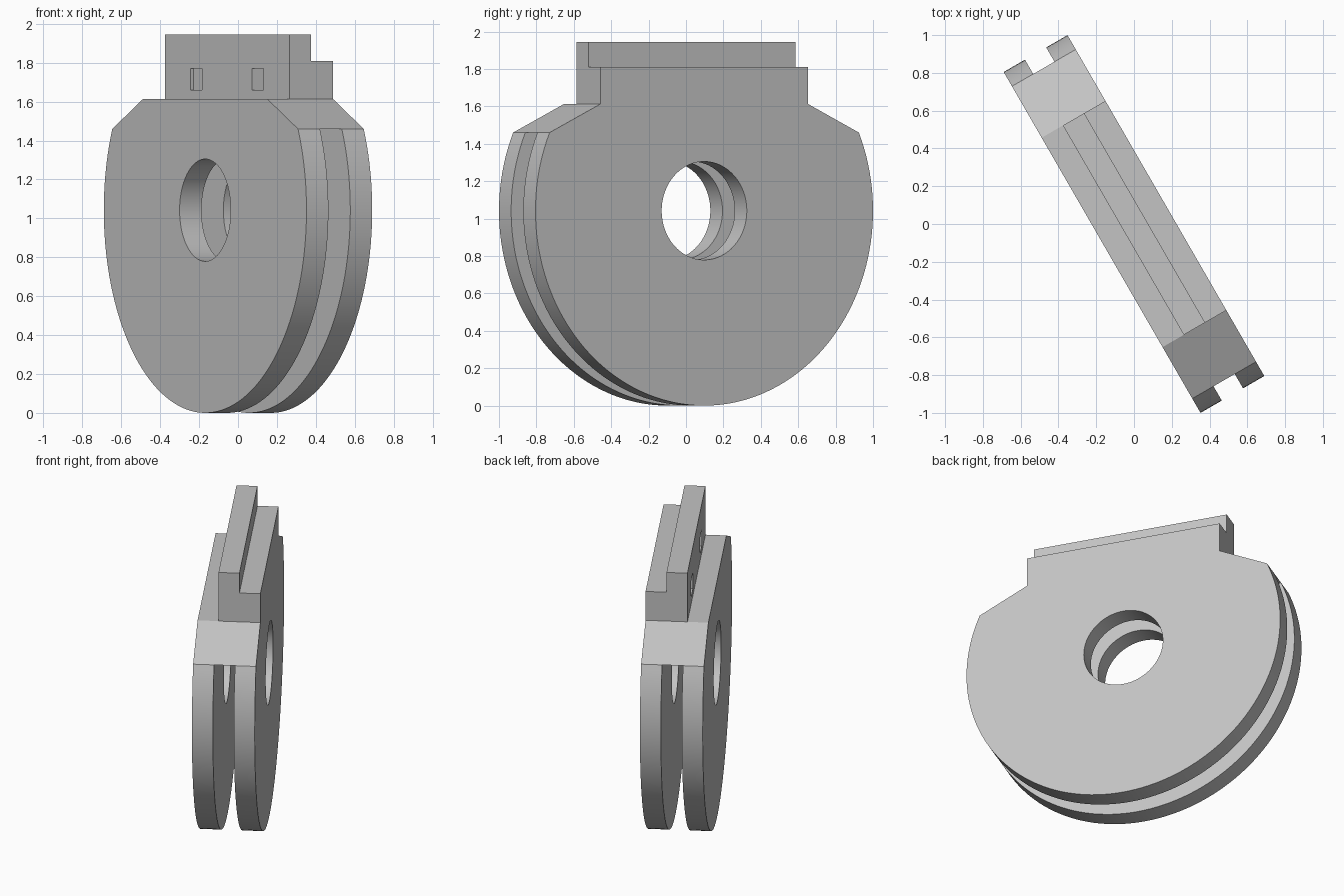
import bpy, bmesh, math
from mathutils import Matrix

old = bpy.data.objects.get("Cube")
if old:
    bpy.data.objects.remove(old, do_unlink=True)

grey = bpy.data.materials.new("plain grey")
grey.use_nodes = True
COLOUR = (0.55, 0.55, 0.55, 1)
grey.diffuse_color = COLOUR
grey.node_tree.nodes["Principled BSDF"].inputs["Base Color"].default_value = COLOUR

# Built along x (length) and y (thickness), then turned about z
TURN = Matrix.Rotation(math.radians(-60), 4, 'Z')
RADIUS, HOLE, LAYER = 1.042, 0.263, 0.13
HALF = 1.5 * LAYER
SHOULDER_LOW, SHOULDER_TOP, HEAD = 1.46, 1.613, 0.64


def prism(name, points, direction):
    """Extrude a closed outline of 3D points along a direction."""
    bm = bmesh.new()
    face = bm.faces.new([bm.verts.new(p) for p in points])
    ext = bmesh.ops.extrude_face_region(bm, geom=[face])
    moved = [v for v in ext["geom"] if isinstance(v, bmesh.types.BMVert)]
    bmesh.ops.translate(bm, verts=moved, vec=direction)
    bmesh.ops.recalc_face_normals(bm, faces=bm.faces)
    bm.transform(TURN)
    mesh = bpy.data.meshes.new(name)
    bm.to_mesh(mesh)
    bm.free()
    mesh.materials.append(grey)
    obj = bpy.data.objects.new(name, mesh)
    bpy.context.collection.objects.link(obj)
    return obj


def box(name, x0, x1, y0, y1, z0, z1):
    return prism(name, [(x0, y0, z0), (x1, y0, z0), (x1, y0, z1), (x0, y0, z1)],
                 (0, y1 - y0, 0))


def activate(obj):
    bpy.ops.object.select_all(action='DESELECT')
    obj.select_set(True)
    bpy.context.view_layer.objects.active = obj


def cut(obj, cutter):
    mod = obj.modifiers.new("cut", 'BOOLEAN')
    mod.operation, mod.solver, mod.object = 'DIFFERENCE', 'EXACT', cutter
    activate(obj)
    bpy.ops.object.modifier_apply(modifier=mod.name)
    bpy.data.objects.remove(cutter, do_unlink=True)


def arc(radius, start, end, count, y):
    return [(radius * math.cos(a), y, RADIUS + radius * math.sin(a))
            for a in (start + (end - start) * i / count for i in range(count + 1))]


# Round body with sloped shoulders
rise = math.asin((SHOULDER_LOW - RADIUS) / RADIUS)
outline = arc(RADIUS, rise, -math.pi - rise, 96, -HALF)
outline += [(-HEAD, -HALF, SHOULDER_TOP), (HEAD, -HALF, SHOULDER_TOP)]
body = prism("round_body", outline, (0, 2 * HALF, 0))

# Slot that splits the body into two discs, and the centre hole
cut(body, box("slot_cutter", -2, 2, -LAYER / 2, LAYER / 2, -1, SHOULDER_LOW))
ring = arc(HOLE, 0, 2 * math.pi, 64, -1)[:-1]
cut(body, prism("hole_cutter", ring, (0, 2, 0)))

# Stepped head
a, b, low, high = -LAYER / 2, LAYER / 2, 1.81, 1.945
steps = [(a, SHOULDER_TOP), (HALF, SHOULDER_TOP), (HALF, low), (b, low), (b, high), (a, high)]
head = prism("stepped_head", [(-HEAD, y, z) for y, z in steps], (2 * HEAD, 0, 0))

# Two small pockets in the tall face of the head
for x, depth in ((-0.315, 0.018), (0.315, 0.1)):
    cut(head, box("pocket_cutter", x - 0.06, x + 0.06, a - 0.1, a + depth, 1.66, 1.77))

for part in (body, head):
    activate(part)
    bpy.ops.object.shade_smooth_by_angle(angle=math.radians(20))
